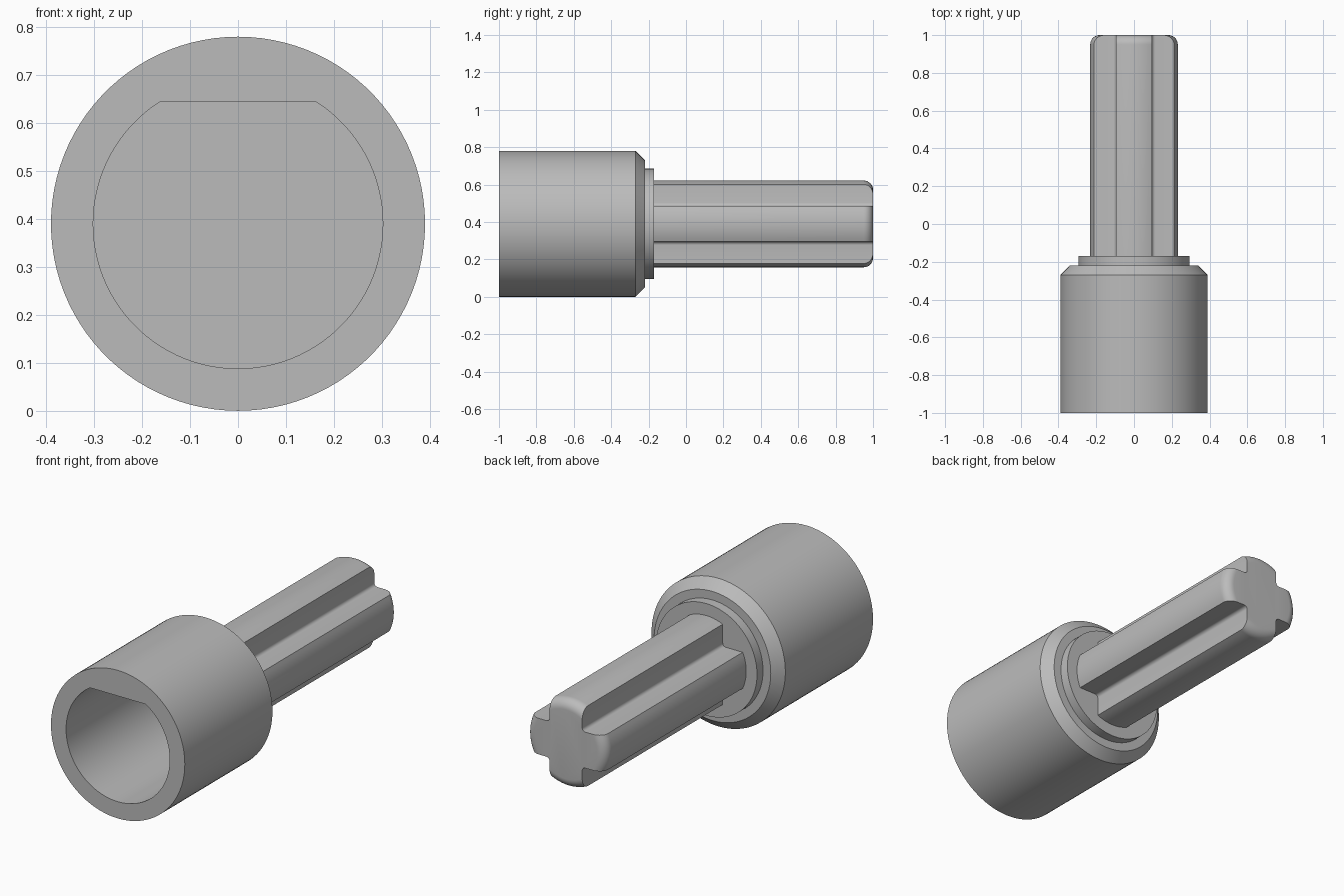
import bpy
import bmesh
import math

if "Cube" in bpy.data.objects:
    bpy.data.objects.remove(bpy.data.objects["Cube"])

AXIS_Z = 0.39
SEGMENTS = 100

grey = bpy.data.materials.new("plain grey")
grey.use_nodes = True
colour = (0.5, 0.5, 0.5, 1)
grey.diffuse_color = colour
grey.node_tree.nodes["Principled BSDF"].inputs["Base Color"].default_value = colour


def circle(radius, flat=None):
    """Circle in the x-z plane, optionally cut flat across the top."""
    points = []
    for i in range(SEGMENTS):
        t = math.tau * i / SEGMENTS
        z = radius * math.sin(t)
        points.append((radius * math.cos(t), z if flat is None else min(z, flat)))
    return points


def cross(radius, half=0.095, fillet=0.018, arc_steps=10, fillet_steps=5):
    """Four-armed section with rounded arm ends and filleted inner corners."""
    a = math.asin(half / radius)
    quarter = []
    for i in range(arc_steps + 1):
        t = -a + 2 * a * i / arc_steps
        quarter.append((radius * math.cos(t), radius * math.sin(t)))
    c = half + fillet
    for i in range(fillet_steps + 1):
        t = math.radians(270 - 90 * i / fillet_steps)
        quarter.append((c + fillet * math.cos(t), c + fillet * math.sin(t)))
    points = []
    for _ in range(4):
        points += quarter
        quarter = [(-z, x) for x, z in quarter]
    return points


def loft(name, sections):
    """Skin a list of (y, outline) sections and cap both ends."""
    bm = bmesh.new()
    rings = [[bm.verts.new((x, y, z + AXIS_Z)) for x, z in outline]
             for y, outline in sections]
    for r0, r1 in zip(rings, rings[1:]):
        for i in range(len(r0)):
            j = (i + 1) % len(r0)
            bm.faces.new((r0[i], r0[j], r1[j], r1[i]))
    bm.faces.new(rings[0])
    bm.faces.new(rings[-1])
    bmesh.ops.recalc_face_normals(bm, faces=bm.faces)
    mesh = bpy.data.meshes.new(name)
    bm.to_mesh(mesh)
    bm.free()
    mesh.materials.append(grey)
    obj = bpy.data.objects.new(name, mesh)
    bpy.context.collection.objects.link(obj)
    bpy.ops.object.select_all(action="DESELECT")
    obj.select_set(True)
    bpy.context.view_layer.objects.active = obj
    bpy.ops.object.shade_smooth_by_angle(angle=math.radians(25))
    return obj


# Socket: flat-sided bore, rim, outer wall, chamfer and stepped collar
bore = circle(0.302, flat=0.255)
loft("socket", [
    (-0.27, bore),
    (-1.0, bore),
    (-1.0, circle(0.39)),
    (-0.27, circle(0.39)),
    (-0.22, circle(0.34)),
    (-0.22, circle(0.295)),
    (-0.17, circle(0.295)),
])

# Cross shaft with a rounded tip
R, TIP = 0.232, 0.05
shaft = [(-0.17, cross(R))]
for k in range(9):
    t = math.pi / 2 * k / 8
    shaft.append((1 - TIP + TIP * math.sin(t), cross(R - TIP + TIP * math.cos(t))))
loft("cross_shaft", shaft)
